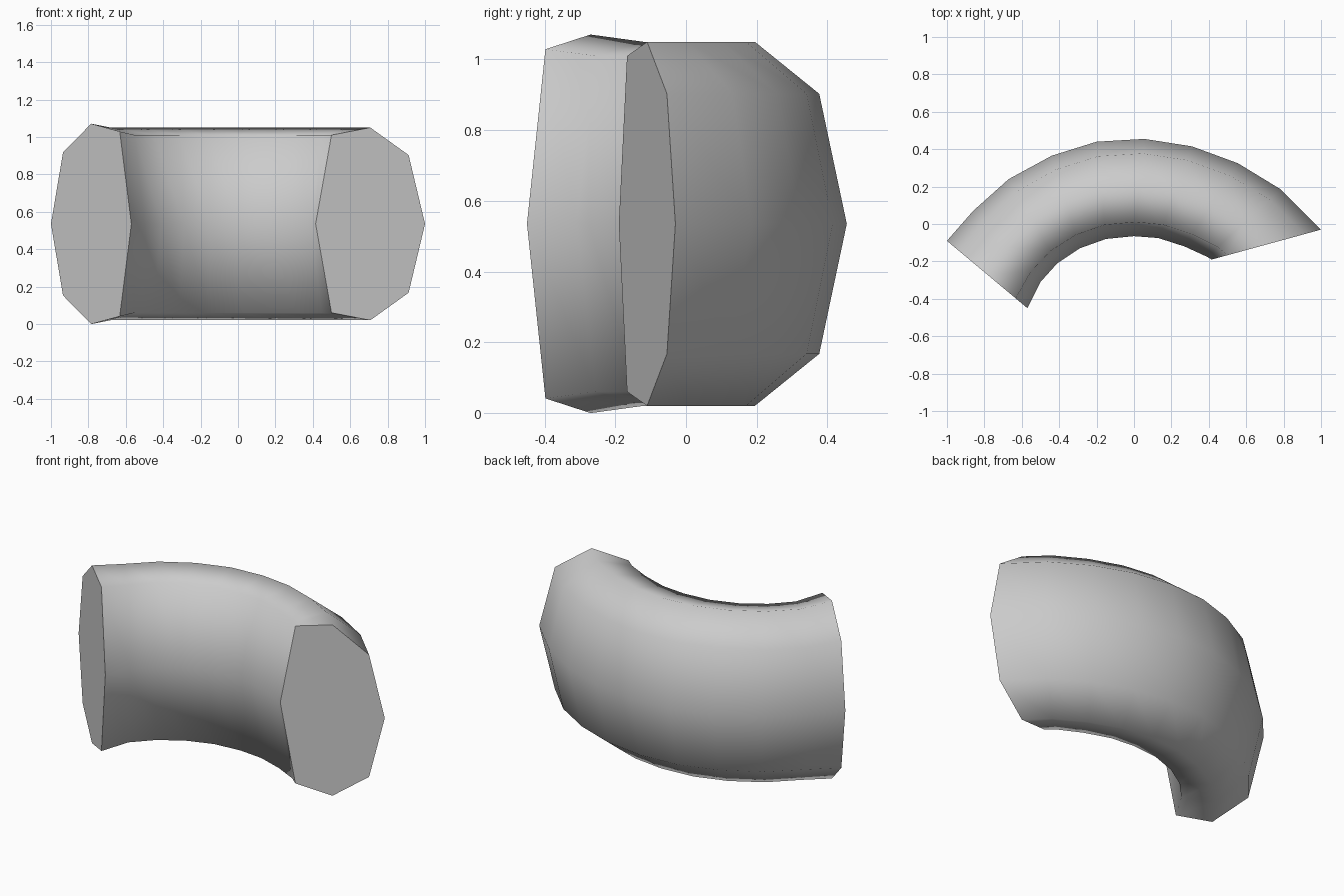
import bpy, bmesh

if "Cube" in bpy.data.objects:
    bpy.data.objects.remove(bpy.data.objects["Cube"])

# Outer and inner arc points (plan view), one pair per cross-section
OUTER = [(-1.0, -0.09), (-0.86, 0.07), (-0.67, 0.24), (-0.44, 0.365), (-0.2, 0.44),
         (0.055, 0.455), (0.31, 0.415), (0.555, 0.325), (0.785, 0.185), (1.0, -0.03)]
INNER = [(-0.57, -0.45), (-0.50, -0.31), (-0.41, -0.21), (-0.29, -0.13), (-0.15, -0.08),
         (0.0, -0.065), (0.13, -0.075), (0.27, -0.12), (0.39, -0.175), (0.415, -0.19)]

# Eight-sided section: fraction from outer to inner edge, height from centre
SECTION = [(0, 0), (0.15, 0.368), (0.5, 0.515), (0.855, 0.475),
           (1, 0), (0.855, -0.475), (0.5, -0.515), (0.15, -0.368)]
MID_Z = 0.535

bm = bmesh.new()
rings = []
for i, (o, n) in enumerate(zip(OUTER, INNER)):
    flare = 1.04 if i == 0 else 1.0  # left end is slightly taller
    rings.append([bm.verts.new((o[0] + (n[0] - o[0]) * t,
                                o[1] + (n[1] - o[1]) * t,
                                MID_Z + h * flare)) for t, h in SECTION])

# Smooth curved skin
for a, b in zip(rings, rings[1:]):
    for j in range(8):
        k = (j + 1) % 8
        bm.faces.new((a[j], a[k], b[k], b[j])).smooth = True

# Flat end caps
for ring in (rings[0], rings[-1]):
    cap = bm.faces.new(ring)
    cap.smooth = False
    for e in cap.edges:
        e.smooth = False

bmesh.ops.recalc_face_normals(bm, faces=bm.faces)
mesh = bpy.data.meshes.new("curved_tube")
bm.to_mesh(mesh)
bm.free()
bpy.context.collection.objects.link(bpy.data.objects.new("curved_tube", mesh))
